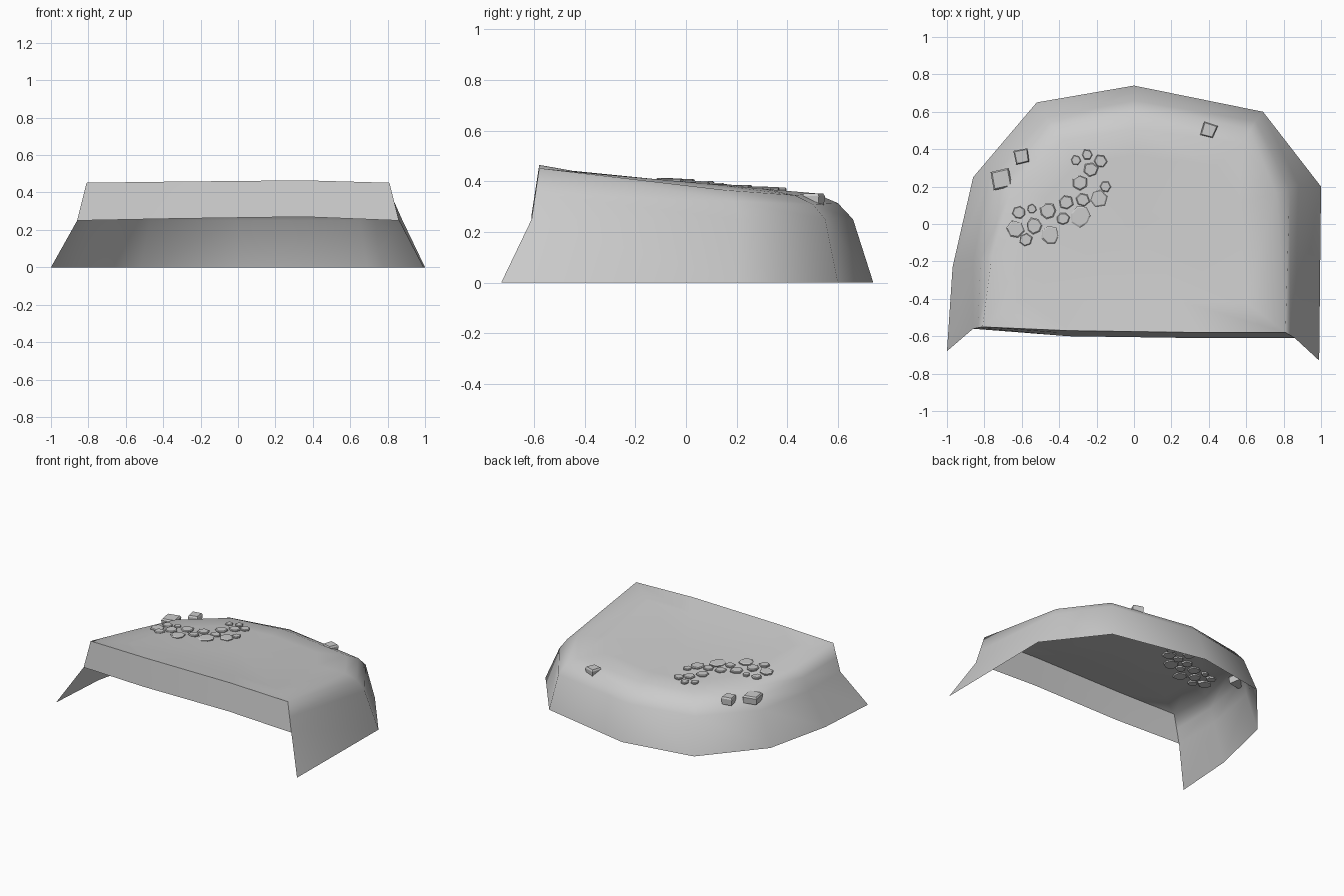
import bpy, bmesh, math, random
from mathutils import Vector
from mathutils.bvhtree import BVHTree

if "Cube" in bpy.data.objects:
    bpy.data.objects.remove(bpy.data.objects["Cube"])

random.seed(4)


def make_object(name, bm, angle):
    bmesh.ops.recalc_face_normals(bm, faces=bm.faces)
    mesh = bpy.data.meshes.new(name)
    bm.to_mesh(mesh)
    bm.free()
    ob = bpy.data.objects.new(name, mesh)
    bpy.context.collection.objects.link(ob)
    bpy.ops.object.select_all(action='DESELECT')
    ob.select_set(True)
    bpy.context.view_layer.objects.active = ob
    bpy.ops.object.shade_smooth_by_angle(angle=math.radians(angle))
    return ob


# Outlines run from front left, round the back, to front right; the last points close the front
base = [(-1, -.68), (-.97, -.23), (-.86, .25), (-.52, .65), (0, .74), (.69, .6), (1, .2), (.99, -.73)]
mid = [(-.86, -.56, .25), (-.86, -.2, .25), (-.78, .23, .25), (-.47, .57, .25), (0, .66, .25),
       (.65, .55, .25), (.88, .21, .25), (.86, -.61, .25), (.35, -.61, .27), (-.35, -.6, .26)]
shoulder = [(-.81, -.55, .452), (-.76, -.17, .395), (-.65, .2, .365), (-.38, .45, .355), (0, .51, .353),
            (.58, .43, .345), (.76, .16, .365), (.81, -.58, .452), (.35, -.58, .465), (-.35, -.57, .458)]
U = len(base)

# Rounded bank between the wall and the shoulder
bank = []
for i, (a, b) in enumerate(zip(mid, shoulder)):
    t, tz = (.4, .62) if 0 < i < U - 1 else (.5, .5)
    bank.append((a[0] + t * (b[0] - a[0]), a[1] + t * (b[1] - a[1]), a[2] + tz * (b[2] - a[2])))

# Inner plateau ring, slightly dished in the middle
plateau = [(x * .74, y * .72, .398 - .09 * y * .72) for x, y, z in shoulder]

# Ground shell: open underneath and below the front lip
bm = bmesh.new()
rings = [[bm.verts.new(p) for p in ring] for ring in
         ([(x, y, 0) for x, y in base], mid, bank, shoulder, plateau)]
for lower, upper in zip(rings, rings[1:]):
    n = len(lower)
    for i in range(n - 1 if n == U else n):
        j = (i + 1) % n
        bm.faces.new((lower[i], lower[j], upper[j], upper[i]))
centre = bm.verts.new((0, 0, .378))
top = rings[-1]
for i in range(len(top)):
    bm.faces.new((top[i], top[(i + 1) % len(top)], centre))
surface = BVHTree.FromBMesh(bm)
make_object("hill_shell", bm, 85)


def rock(name, x, y, r, sides, z, h):
    """Slightly tapered, irregular prism centred on z."""
    bm = bmesh.new()
    turn = random.uniform(0, math.tau)
    spread = [r * random.uniform(.9, 1.1) for _ in range(sides)]
    loops = []
    for dz, s in ((-h / 2, .9), (h * .3, 1), (h / 2, .85)):
        loops.append([bm.verts.new((x + s * q * math.cos(turn + math.tau * k / sides),
                                    y + s * q * math.sin(turn + math.tau * k / sides), z + dz))
                      for k, q in enumerate(spread)])
    for a, b in zip(loops, loops[1:]):
        for k in range(sides):
            m = (k + 1) % sides
            bm.faces.new((a[k], a[m], b[m], b[k]))
    bm.faces.new(loops[0])
    bm.faces.new(loops[-1])
    make_object(name, bm, 20)


# Winding path of flat paving stones
path = [(-.635, -.03, .05), (-.58, -.085, .037), (-.615, .06, .035), (-.545, .08, .025), (-.46, .07, .045),
        (-.535, -.01, .045), (-.45, -.06, .05), (-.38, .03, .035), (-.365, .115, .04), (-.285, .04, .055),
        (-.275, .13, .038), (-.19, .14, .048), (-.29, .22, .045), (-.23, .29, .04), (-.31, .34, .028),
        (-.25, .37, .03), (-.18, .335, .035), (-.155, .2, .03)]
for n, (x, y, r) in enumerate(path):
    hit = surface.ray_cast(Vector((x, y, 2)), Vector((0, 0, -1)))[0]
    rock(f"paving_stone_{n + 1}", x, y, r, random.choice((6, 7)), hit.z, .022)

# Loose blocks on the back bank
for n, (x, y, r, z) in enumerate([(-.71, .24, .068, .325), (-.6, .36, .05, .33), (.4, .5, .05, .325)]):
    rock(f"loose_block_{n + 1}", x, y, r, 4, z, .055)
